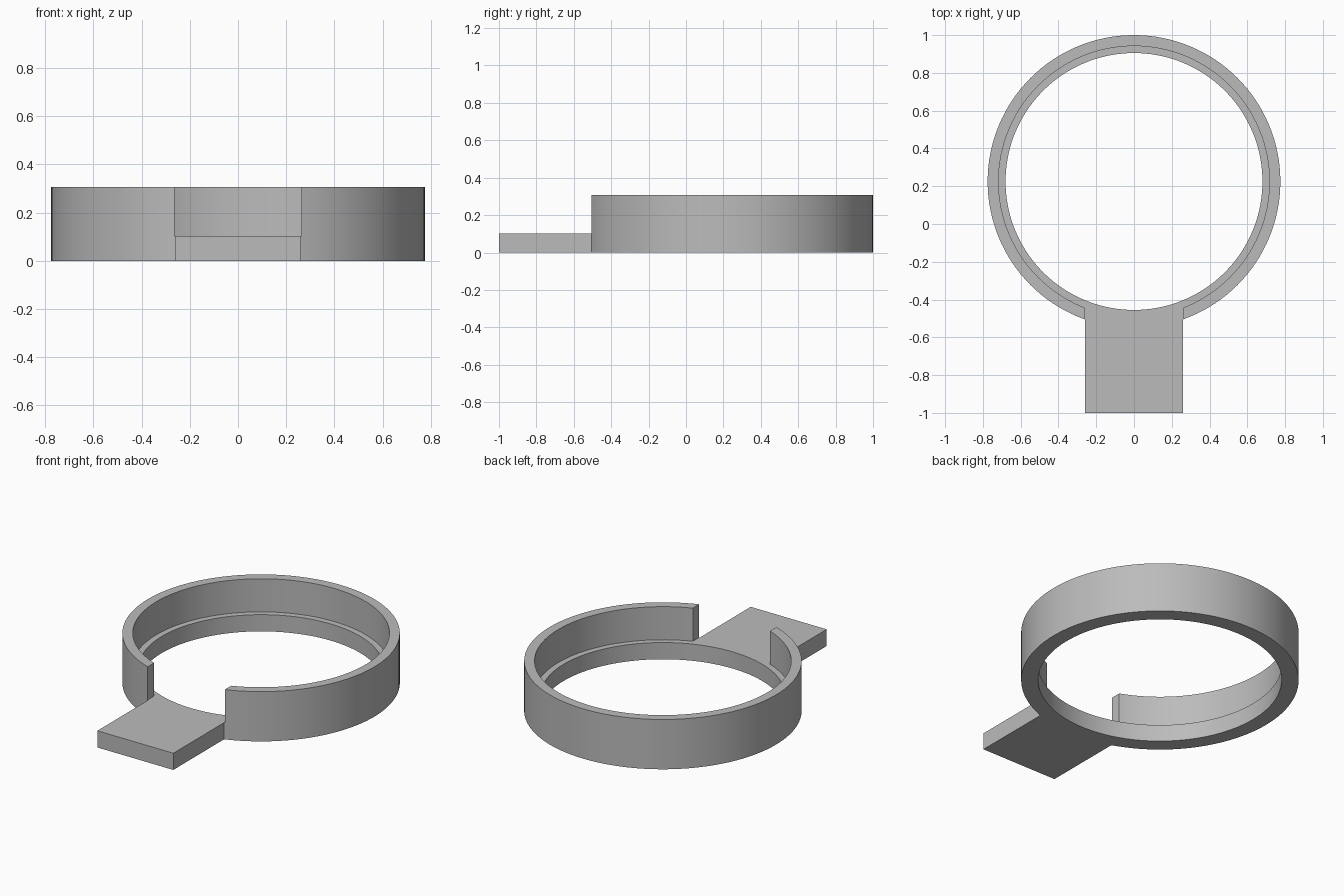
import bpy, bmesh, math
from mathutils import Matrix, Vector

if "Cube" in bpy.data.objects:
    bpy.data.objects.remove(bpy.data.objects["Cube"], do_unlink=True)

CENTRE_Y = 0.225
OUTER, WALL_INNER, LEDGE_INNER = 0.775, 0.717, 0.68
HEIGHT, BASE = 0.307, 0.103
SEGMENTS = 128

grey = bpy.data.materials.new("plain_grey")
grey.use_nodes = True
grey.diffuse_color = (0.5, 0.5, 0.5, 1)
grey.node_tree.nodes["Principled BSDF"].inputs["Base Color"].default_value = (0.5, 0.5, 0.5, 1)


def add_object(name, bm):
    bmesh.ops.recalc_face_normals(bm, faces=bm.faces)
    mesh = bpy.data.meshes.new(name)
    bm.to_mesh(mesh)
    bm.free()
    mesh.materials.append(grey)
    obj = bpy.data.objects.new(name, mesh)
    bpy.context.collection.objects.link(obj)
    return obj


def box(name, low, high):
    bm = bmesh.new()
    low, high = Vector(low), Vector(high)
    size = Matrix.Diagonal((*(high - low), 1))
    bmesh.ops.create_cube(bm, size=1, matrix=Matrix.Translation((low + high) / 2) @ size)
    return add_object(name, bm)


def combine(target, tool, operation):
    mod = target.modifiers.new(operation.lower(), "BOOLEAN")
    mod.operation, mod.solver, mod.object = operation, "EXACT", tool
    bpy.context.view_layer.objects.active = target
    bpy.ops.object.modifier_apply(modifier=mod.name)
    bpy.data.objects.remove(tool, do_unlink=True)


# Stepped ring: an L-shaped section turned about the ring's axis
bm = bmesh.new()
section = [(LEDGE_INNER, 0), (OUTER, 0), (OUTER, HEIGHT),
           (WALL_INNER, HEIGHT), (WALL_INNER, BASE), (LEDGE_INNER, BASE)]
loops = []
for i in range(SEGMENTS):
    a = math.tau * i / SEGMENTS
    loops.append([bm.verts.new((r * math.cos(a), CENTRE_Y + r * math.sin(a), z))
                  for r, z in section])
for i, loop in enumerate(loops):
    following = loops[(i + 1) % SEGMENTS]
    for j in range(len(section)):
        k = (j + 1) % len(section)
        bm.faces.new((loop[j], following[j], following[k], loop[k]))
ring = add_object("ring_with_handle", bm)

# Front opening in the upper wall
opening = box("opening_cutter", (-0.263, -0.8, BASE), (0.263, -0.2, 0.5))
combine(ring, opening, "DIFFERENCE")

# Flat handle, flush with the ledge
handle = box("handle", (-0.259, -1, 0), (0.259, -0.48, BASE))
combine(ring, handle, "UNION")

bpy.ops.object.select_all(action="DESELECT")
ring.select_set(True)
bpy.context.view_layer.objects.active = ring
bpy.ops.object.shade_smooth_by_angle(angle=math.radians(30))
